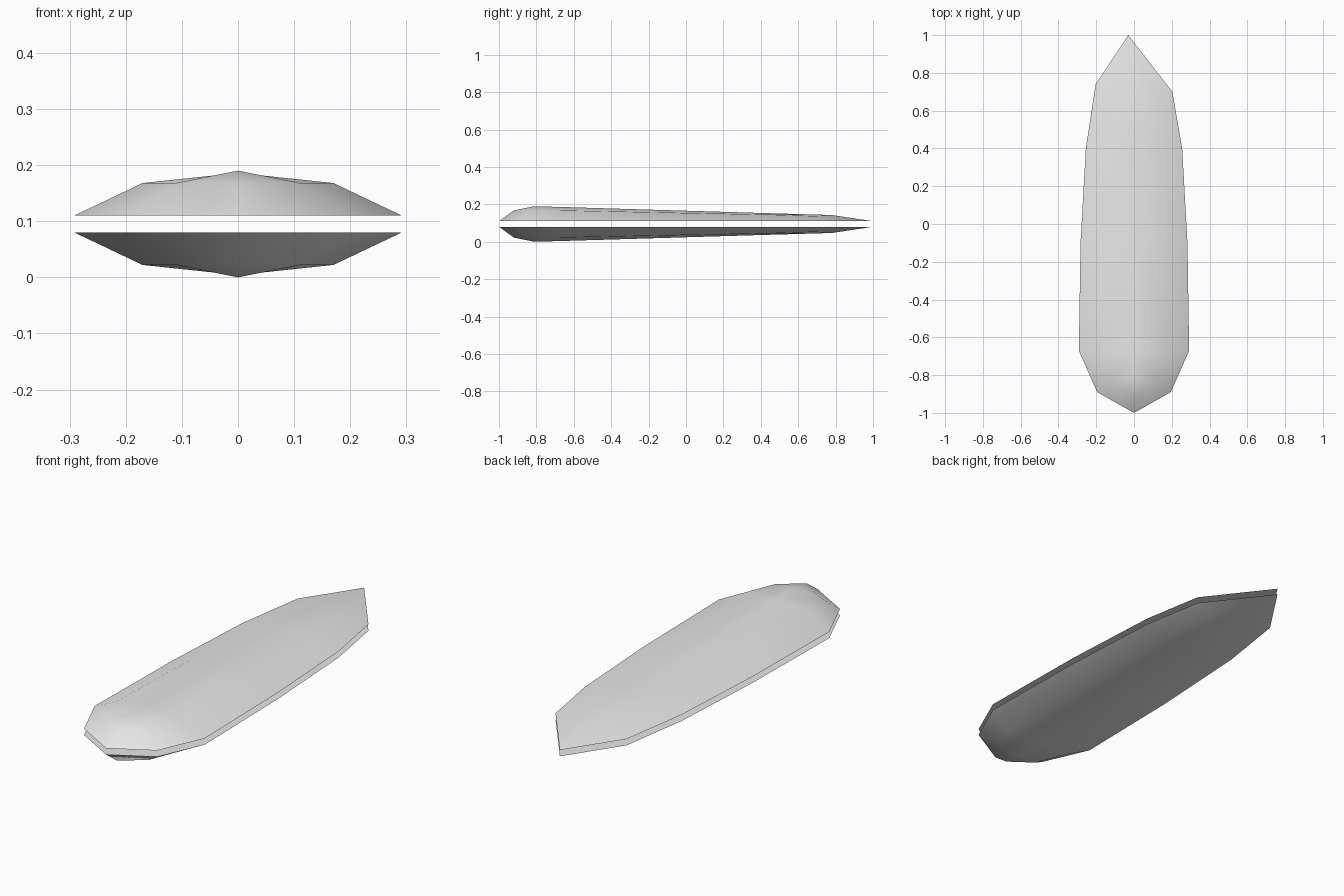
import bpy
import bmesh
from math import radians

cube = bpy.data.objects.get("Cube")
if cube:
    bpy.data.objects.remove(cube, do_unlink=True)

TOP, RIM = 0.19, 0.11

grey = bpy.data.materials.new("light_grey")
grey.use_nodes = True
colour = (0.8, 0.8, 0.8, 1)
grey.diffuse_color = colour
grey.node_tree.nodes["Principled BSDF"].inputs["Base Color"].default_value = colour

# Stations along the hull: rim (x, y), shoulder (x, y, z), ridge (y, z)
STATIONS = [
    ((0.195, -0.89), (0.11, -0.84, 0.168), (-0.81, 0.19)),
    ((0.292, -0.67), (0.17, -0.69, 0.168), (-0.67, 0.186)),
    ((0.283, -0.10), (0.165, -0.10, 0.156), (-0.10, 0.169)),
    ((0.255, 0.40), (0.145, 0.40, 0.146), (0.40, 0.154)),
    ((0.203, 0.70), (0.11, 0.69, 0.137), (0.78, 0.143)),
]


def build_shell(name, flipped):
    """One closed half: faceted dome with a flat face along the gap."""
    bm = bmesh.new()

    def vert(x, y, z):
        return bm.verts.new((x, y, TOP - z if flipped else z))

    nose = vert(0, -1, RIM)
    brow = vert(0, -0.92, 0.168)
    tail = vert(-0.03, 1, RIM)
    ridge = [vert(0, y, z) for _, _, (y, z) in STATIONS]
    rims = []
    for side in (1, -1):
        rim = [vert(side * x, y, RIM) for (x, y), _, _ in STATIONS]
        shoulder = [vert(side * x, y, z) for _, (x, y, z), _ in STATIONS]
        # The last left rim point sits slightly further back
        if side < 0:
            rim[-1].co.y += 0.04
        rims.append(rim)
        # Rounded front
        bm.faces.new((nose, rim[0], shoulder[0], brow))
        bm.faces.new((brow, shoulder[0], ridge[0]))
        # Long flanks and crown
        for i in range(len(STATIONS) - 1):
            bm.faces.new((rim[i], rim[i + 1], shoulder[i + 1], shoulder[i]))
            bm.faces.new((shoulder[i], shoulder[i + 1], ridge[i + 1], ridge[i]))
        # Pointed back
        bm.faces.new((rim[-1], tail, shoulder[-1]))
        bm.faces.new((shoulder[-1], tail, ridge[-1]))

    # Flat inner face
    bm.faces.new([nose] + rims[0] + [tail] + rims[1][::-1])
    bmesh.ops.recalc_face_normals(bm, faces=bm.faces[:])

    mesh = bpy.data.meshes.new(name)
    bm.to_mesh(mesh)
    bm.free()
    mesh.materials.append(grey)
    obj = bpy.data.objects.new(name, mesh)
    bpy.context.collection.objects.link(obj)
    bpy.ops.object.select_all(action="DESELECT")
    obj.select_set(True)
    bpy.context.view_layer.objects.active = obj
    bpy.ops.object.shade_smooth_by_angle(angle=radians(60))


build_shell("upper_shell", False)
build_shell("lower_shell", True)
